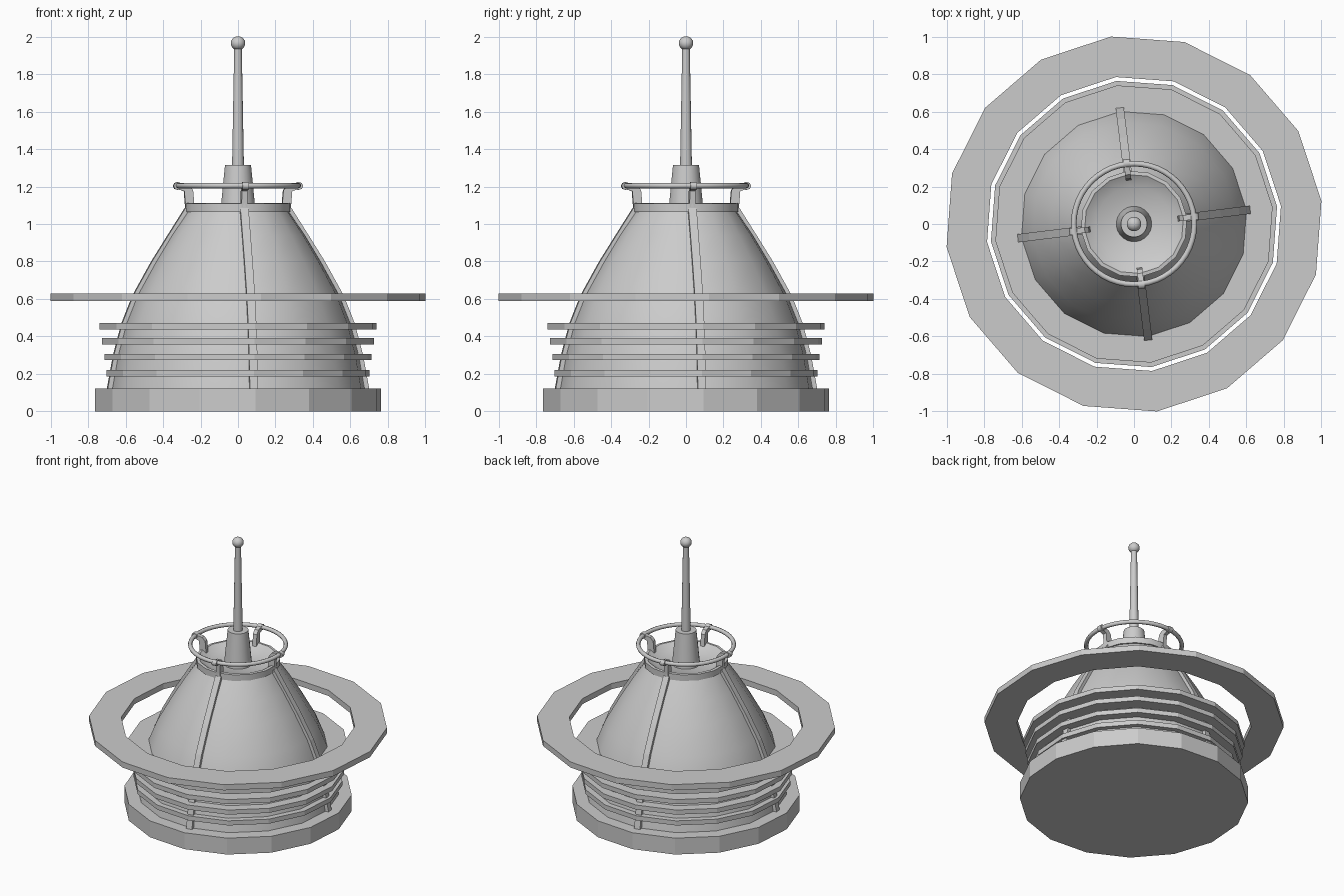
import bpy, bmesh, math
from mathutils import Vector, Matrix

if "Cube" in bpy.data.objects:
    bpy.data.objects.remove(bpy.data.objects["Cube"])

PHASE = math.radians(7)   # whole model is turned slightly


def finish(name, bm, smooth=None):
    bmesh.ops.remove_doubles(bm, verts=bm.verts, dist=1e-5)
    bmesh.ops.recalc_face_normals(bm, faces=bm.faces)
    me = bpy.data.meshes.new(name)
    bm.to_mesh(me)
    bm.free()
    ob = bpy.data.objects.new(name, me)
    bpy.context.collection.objects.link(ob)
    if smooth:
        bpy.ops.object.select_all(action='DESELECT')
        ob.select_set(True)
        bpy.context.view_layer.objects.active = ob
        bpy.ops.object.shade_smooth_by_angle(angle=math.radians(smooth))
    return ob


def lathe(name, profile, sides=16, smooth=None, closed=False):
    """Revolve (radius, height) points around z; closed joins last to first."""
    bm = bmesh.new()
    rings = []
    for r, z in profile:
        if r == 0:
            rings.append([bm.verts.new((0, 0, z))] * sides)
        else:
            rings.append([bm.verts.new((r * math.cos(PHASE + math.tau * i / sides),
                                        r * math.sin(PHASE + math.tau * i / sides), z))
                          for i in range(sides)])
    pairs = list(zip(rings, rings[1:]))
    if closed:
        pairs.append((rings[-1], rings[0]))
    for a, b in pairs:
        for i in range(sides):
            j = (i + 1) % sides
            quad = list(dict.fromkeys([a[i], a[j], b[j], b[i]]))
            if len(quad) > 2:
                bm.faces.new(quad)
    return finish(name, bm, smooth)


def radial_plates(name, outline, width, smooth=None):
    """Four copies of an r-z outline, thickened sideways, spaced by 90 degrees."""
    for k in range(4):
        bm = bmesh.new()
        rot = Matrix.Rotation(PHASE + k * math.pi / 2, 4, 'Z')
        sides = [[bm.verts.new(rot @ Vector((r, s * width / 2, z))) for r, z in outline]
                 for s in (-1, 1)]
        n = len(outline)
        for side in sides:
            bm.faces.new(side)
        for i in range(n):
            j = (i + 1) % n
            bm.faces.new((sides[0][i], sides[0][j], sides[1][j], sides[1][i]))
        finish(f"{name}_{k + 1}", bm, smooth)


def ring(name, r_in, r_out, z0, z1):
    return lathe(name, [(r_in, z0), (r_out, z0), (r_out, z1), (r_in, z1)], closed=True)


# Base plate
lathe("base", [(0, 0), (0.769, 0), (0.769, 0.122), (0, 0.122)])

# Tapered body with collar and shallow recess on top
shell = [(0.682, 0.12), (0.65, 0.3), (0.605, 0.47), (0.545, 0.62),
         (0.445, 0.8), (0.36, 0.94), (0.275, 1.065)]
lathe("body", shell + [(0.285, 1.065), (0.285, 1.11), (0.265, 1.112), (0.2, 1.07), (0, 1.06)],
      smooth=35)

# Cooling fins
for i, (r, z) in enumerate([(0.706, 0.187), (0.718, 0.273), (0.732, 0.357), (0.745, 0.437)]):
    ring(f"fin_{i + 1}", 0.55, r, z, z + 0.034)

# Large floating ring
ring("outer_ring", 0.79, 1.0075, 0.588, 0.63)

# Ribs following the body
outer = [(0.703, 0.12), (0.67, 0.3), (0.625, 0.47), (0.565, 0.62),
         (0.465, 0.8), (0.377, 0.94), (0.285, 1.085)]
inner = [(r - 0.05, z) for r, z in reversed(outer)]
radial_plates("rib", outer + inner, 0.044)

# Top rail with its brackets and clips
lathe("rail", [(0.322 + 0.015 * math.cos(a * math.tau / 8),
                1.205 + 0.015 * math.sin(a * math.tau / 8)) for a in range(8)],
      sides=48, smooth=60, closed=True)
radial_plates("rail_bracket", [(0.235, 1.09), (0.283, 1.09), (0.29, 1.175), (0.32, 1.185),
                               (0.32, 1.215), (0.265, 1.205), (0.243, 1.18)], 0.03)
radial_plates("rail_clip", [(0.325 + 0.023 * math.cos(a * math.tau / 8),
                             1.203 + 0.021 * math.sin(a * math.tau / 8)) for a in range(8)],
              0.034, smooth=50)

# Antenna socket, rod and ball tip
lathe("antenna_socket", [(0, 1.05), (0.096, 1.05), (0.07, 1.315), (0, 1.315)], 24, 35)
lathe("antenna_rod", [(0, 1.3), (0.032, 1.3), (0.02, 1.96), (0, 1.96)], 16, 35)
lathe("antenna_tip", [(0.039 * math.sin(a * math.pi / 10) if 0 < a < 10 else 0,
                       1.965 - 0.037 * math.cos(a * math.pi / 10)) for a in range(11)], 16, 60)
